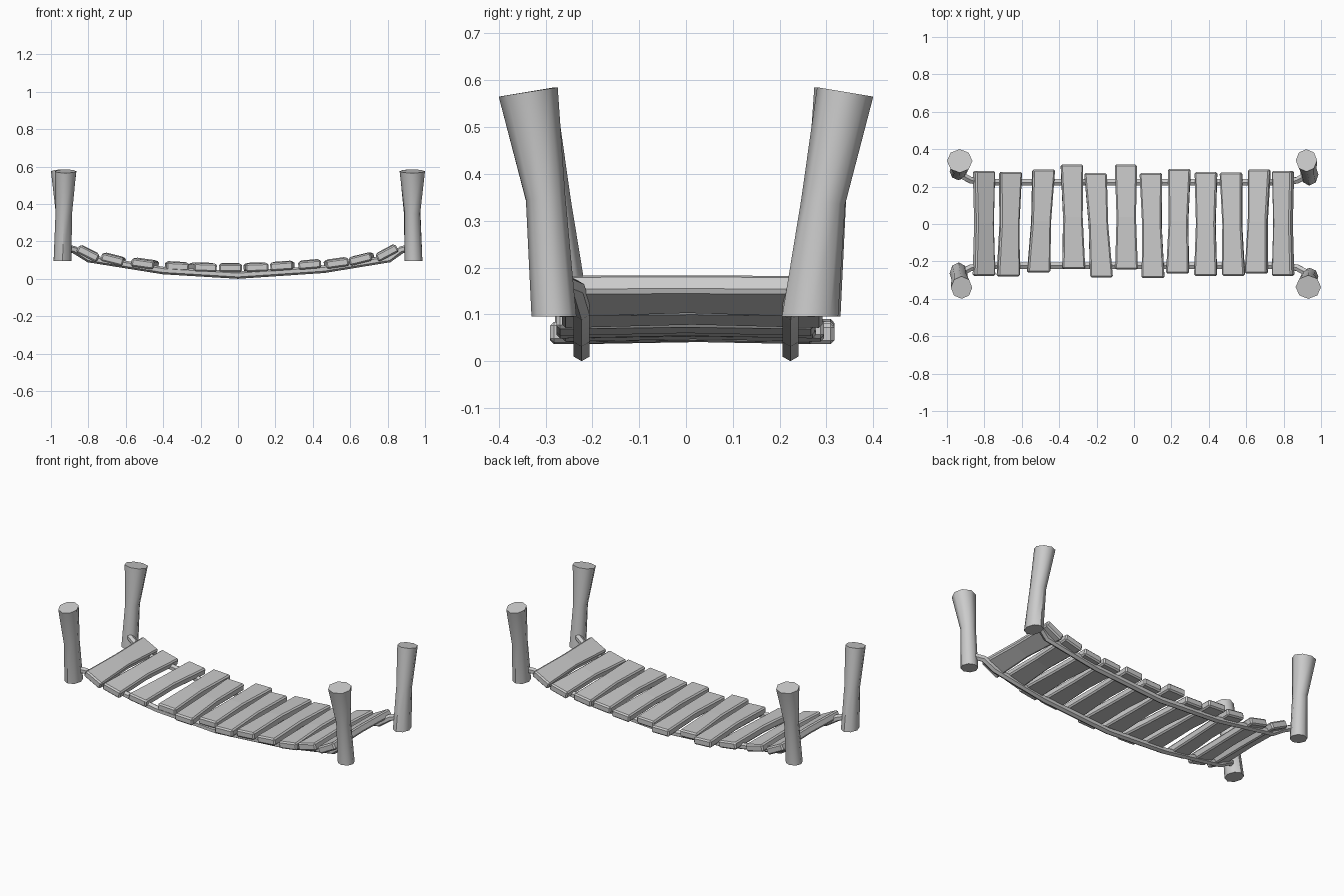
import bpy, bmesh, math
from mathutils import Vector, Matrix

if "Cube" in bpy.data.objects:
    bpy.data.objects.remove(bpy.data.objects["Cube"])

grey = bpy.data.materials.new("weathered grey")
grey.use_nodes = True
COLOUR = (0.6, 0.6, 0.6, 1)
grey.diffuse_color = COLOUR
grey.node_tree.nodes["Principled BSDF"].inputs["Base Color"].default_value = COLOUR


def loft(name, rings, smooth=None):
    """Skin a list of matching point rings and cap both ends."""
    bm = bmesh.new()
    loops = [[bm.verts.new(p) for p in ring] for ring in rings]
    n = len(loops[0])
    for a, b in zip(loops, loops[1:]):
        for i in range(n):
            j = (i + 1) % n
            bm.faces.new((a[i], a[j], b[j], b[i]))
    bm.faces.new(loops[0])
    bm.faces.new(loops[-1])
    bmesh.ops.recalc_face_normals(bm, faces=bm.faces)
    mesh = bpy.data.meshes.new(name)
    bm.to_mesh(mesh)
    bm.free()
    mesh.materials.append(grey)
    obj = bpy.data.objects.new(name, mesh)
    bpy.context.collection.objects.link(obj)
    if smooth:
        bpy.ops.object.select_all(action="DESELECT")
        obj.select_set(True)
        bpy.context.view_layer.objects.active = obj
        bpy.ops.object.shade_smooth_by_angle(angle=math.radians(smooth))
    return obj


def ellipse(x, y, z, rx, ry, tilt, sides=8):
    """Level ring whose outer side dips by the tilt."""
    angles = [math.tau * i / sides for i in range(sides)]
    return [Vector((x + rx * math.cos(a), y + ry * math.sin(a),
                    z - tilt * math.sin(a))) for a in angles]


# Posts: one leaning and one bent design, each used on opposite corners
leaning = [(0.938, 0.265, 0.095, 0.048, 0.06, 0),
           (0.932, 0.293, 0.34, 0.044, 0.047, 0.005),
           (0.922, 0.34, 0.575, 0.057, 0.06, 0.01)]
bent = [(0.938, -0.282, 0.095, 0.048, 0.048, 0),
        (0.932, -0.3, 0.35, 0.042, 0.042, -0.005),
        (0.932, -0.337, 0.575, 0.068, 0.063, -0.01)]
for style, profile in (("leaning", leaning), ("bent", bent)):
    for side, turn in (("left", 0), ("right", math.pi)):
        spin = Matrix.Rotation(turn, 3, "Z")
        loft(f"{style}_post_{side}",
             [[spin @ p for p in ellipse(*ring)] for ring in profile], 50)

# Ropes sagging under the planks and hooking out to the posts
path = [(-0.93, 0.265, 0.168), (-0.875, 0.235, 0.155), (-0.8, 0.223, 0.108),
        (-0.4, 0.223, 0.044), (0, 0.223, 0.02), (0.46, 0.223, 0.051),
        (0.81, 0.223, 0.108), (0.875, 0.235, 0.155), (0.93, 0.265, 0.168)]
for side, sign in (("front", -1), ("back", 1)):
    pts = [Vector((x, y * sign, z)) for x, y, z in path]
    rings = []
    for i, p in enumerate(pts):
        along = (pts[min(i + 1, len(pts) - 1)] - pts[max(i - 1, 0)]).normalized()
        across = along.cross(Vector((0, 0, 1))).normalized()
        up = across.cross(along)
        rings.append([p + 0.02 * (across * math.sin(k * math.tau / 6)
                                  - up * math.cos(k * math.tau / 6))
                      for k in range(6)])
    loft(f"{side}_rope", rings, 35)

# Planks: x at front end, x at back end, front y, back y, height, pitch
planks = [(-0.802, -0.802, -0.277, 0.283, 0.137, 27),
          (-0.672, -0.66, -0.28, 0.278, 0.105, 14),
          (-0.51, -0.483, -0.26, 0.292, 0.082, 8),
          (-0.322, -0.332, -0.24, 0.317, 0.067, 3),
          (-0.174, -0.206, -0.285, 0.272, 0.062, 2),
          (-0.04, -0.043, -0.242, 0.317, 0.06, 0),
          (0.102, 0.09, -0.29, 0.272, 0.062, -2),
          (0.233, 0.243, -0.265, 0.295, 0.069, -4),
          (0.383, 0.385, -0.277, 0.278, 0.077, -5),
          (0.532, 0.519, -0.277, 0.275, 0.085, -8),
          (0.654, 0.67, -0.265, 0.292, 0.107, -14),
          (0.797, 0.797, -0.277, 0.283, 0.14, -28)]
for number, (x0, x1, y0, y1, z, pitch) in enumerate(planks, 1):
    tip = Matrix.Rotation(math.radians(pitch), 3, "Y")
    rings = []
    for t, half, lift in ((0, 0.061, 0), (0.5, 0.052, 0.005), (1, 0.06, 0)):
        mid = Vector((x0 + (x1 - x0) * t, y0 + (y1 - y0) * t, z - 0.002 + lift))
        rings.append([mid + tip @ Vector((half * sx, 0, 0.022 * sz))
                      for sx, sz in ((-1, -1), (1, -1), (1, 1), (-1, 1))])
    plank = loft(f"plank_{number}", rings)
    bevel = plank.modifiers.new("worn edges", "BEVEL")
    bevel.width = 0.008
    bevel.segments = 1
    bevel.limit_method = "ANGLE"
    bevel.angle_limit = math.radians(40)
